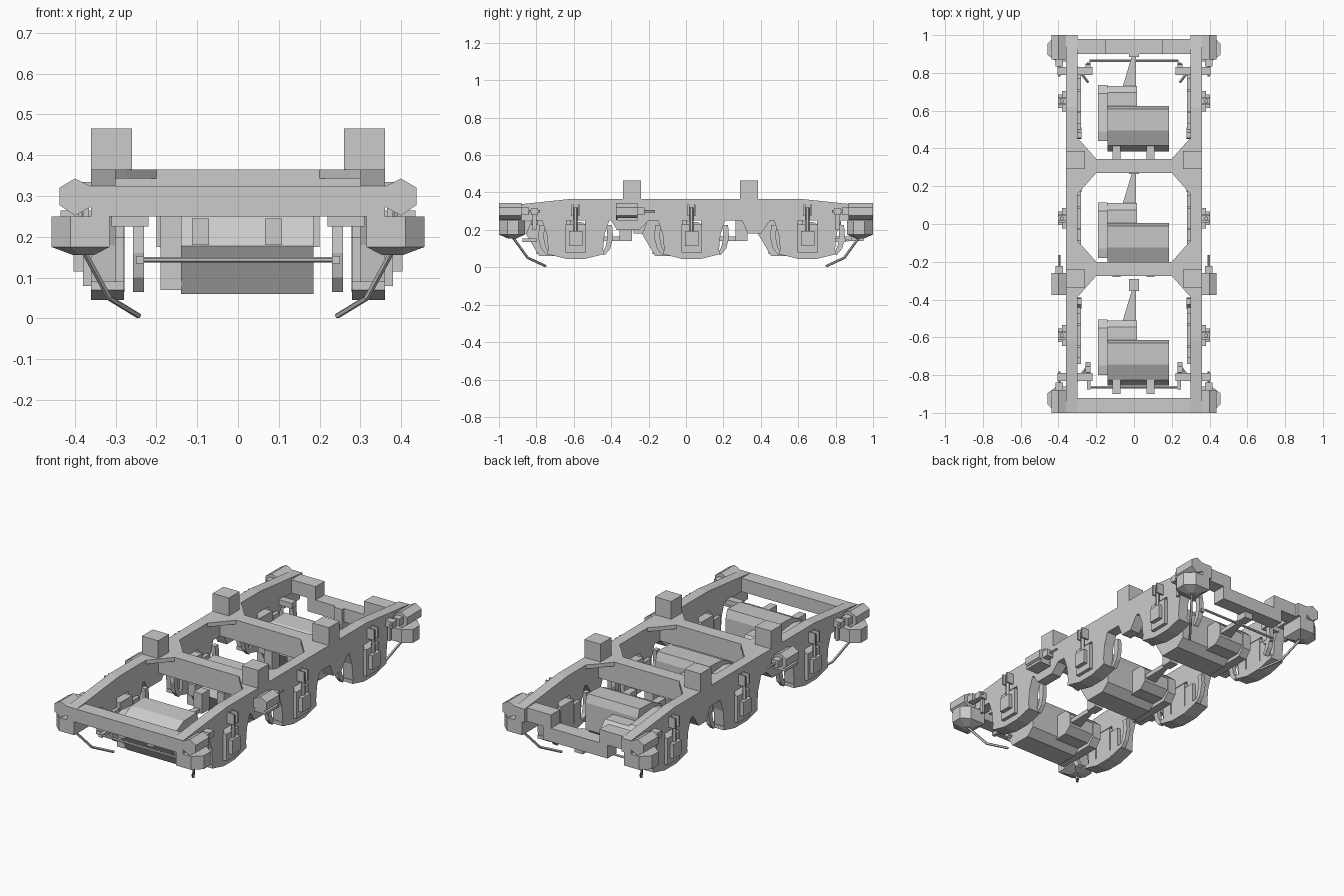
import bpy, bmesh
from mathutils import Vector


def prism(name, axis, pts, a, b):
    """Extrude a 2D outline along an axis: x takes (y,z), y takes (x,z), z takes (x,y)."""
    put = {'x': lambda p, t: (t, p[0], p[1]),
           'y': lambda p, t: (p[0], t, p[1]),
           'z': lambda p, t: (p[0], p[1], t)}[axis]
    bm = bmesh.new()
    va = [bm.verts.new(put(p, a)) for p in pts]
    vb = [bm.verts.new(put(p, b)) for p in pts]
    bm.faces.new(va)
    bm.faces.new(vb[::-1])
    n = len(pts)
    for i in range(n):
        bm.faces.new((va[i], vb[i], vb[(i + 1) % n], va[(i + 1) % n]))
    return finish(name, bm)


def finish(name, bm):
    bmesh.ops.recalc_face_normals(bm, faces=bm.faces)
    me = bpy.data.meshes.new(name)
    bm.to_mesh(me)
    bm.free()
    ob = bpy.data.objects.new(name, me)
    bpy.context.collection.objects.link(ob)
    return ob


def box(name, x0, x1, y0, y1, z0, z1):
    return prism(name, 'z', [(x0, y0), (x1, y0), (x1, y1), (x0, y1)], z0, z1)


def rod(name, p, q, r, sides=6):
    p, q = Vector(p), Vector(q)
    d = q - p
    bm = bmesh.new()
    bmesh.ops.create_cone(bm, cap_ends=True, segments=sides, radius1=r, radius2=r, depth=d.length)
    rot = d.to_track_quat('Z', 'Y')
    for v in bm.verts:
        v.co = rot @ v.co + (p + q) / 2
    return finish(name, bm)


AXLES = (-0.59, 0.03, 0.65)
TRANSOMS = ((-0.275, -0.20), (0.27, 0.345))

# Transoms and end beams (the rear one is dropped in the middle)
for y0, y1 in TRANSOMS:
    box("transom", -0.31, 0.31, y0, y1, 0.25, 0.365)
box("front_beam", -0.31, 0.31, -1.0, -0.92, 0.25, 0.325)
prism("rear_beam", 'y', [(-0.31, 0.325), (-0.15, 0.325), (-0.15, 0.25), (0.15, 0.25), (0.15, 0.325),
                         (0.31, 0.325), (0.31, 0.25), (0.20, 0.25), (0.20, 0.175),
                         (-0.20, 0.175), (-0.20, 0.25), (-0.31, 0.25)], 0.90, 0.98)

for s in (1, -1):
    # Side frame with tapered ends and hanging brackets below the transoms
    prism("side_frame", 'x', [(-1, 0.25), (-0.40, 0.25), (-0.37, 0.20), (-0.25, 0.20), (-0.20, 0.25),
                              (0.30, 0.25), (0.33, 0.18), (0.40, 0.18), (0.45, 0.25), (1, 0.25),
                              (1, 0.325), (0.62, 0.365), (-0.62, 0.365), (-1, 0.325)], s * 0.30, s * 0.36)

    # Corner gussets at the transoms
    for y, d in ((-0.275, -1), (-0.20, 1), (0.27, -1), (0.345, 1)):
        prism("gusset", 'z', [(s * 0.20, y), (s * 0.30, y), (s * 0.30, y + d * 0.11),
                              (s * 0.275, y + d * 0.085)], 0.343, 0.365)

    # Square bearer blocks on top
    for y in (-0.288, 0.338):
        box("bearer_block", s * 0.26, s * 0.36, y - 0.048, y + 0.048, 0.36, 0.465)

    for e in (-1, 1):
        # Sand box at each corner: chamfered body with funnel bottom
        outline = [(0.315, 0.86), (0.41, 0.86), (0.457, 0.895), (0.457, 0.955), (0.41, 1.0), (0.315, 1.0)]
        ring = [(s * x, e * y) for x, y in outline]
        prism("sand_box", 'z', ring, 0.175, 0.25)
        bm = bmesh.new()
        top = [bm.verts.new((x, y, 0.175)) for x, y in ring]
        low = [bm.verts.new((s * 0.375 + (x - s * 0.375) * 0.35, e * 0.93 + (y - e * 0.93) * 0.35, 0.155))
               for x, y in ring]
        for i in range(6):
            j = (i + 1) % 6
            bm.faces.new((top[i], top[j], low[j], low[i]))
        bm.faces.new(low)
        bm.faces.new(top)
        finish("sand_funnel", bm)
        # Bent sand pipe
        path = [(0.375, 0.925, 0.16), (0.315, 0.845, 0.05), (0.243, 0.75, 0.006)]
        path = [(s * x, e * y, z) for x, y, z in path]
        for p, q in zip(path, path[1:]):
            rod("sand_pipe", p, q, 0.007, 5)
        # End brake hanger bracket and outer lever
        box("hanger_bracket", s * 0.22, s * 0.31, e * 0.79, e * 0.83, 0.225, 0.255)
        box("brake_lever", s * 0.36, s * 0.405, e * 0.79, e * 0.83, 0.28, 0.315)
        box("lever_drop", s * 0.365, s * 0.38, e * 0.80, e * 0.82, 0.20, 0.30)

    # Hexagonal brake cylinders with push rods
    for y0, y1, tip in ((-1.0, -0.88, -0.78), (-0.375, -0.26, -0.165), (1.0, 0.87, 0.78)):
        prism("brake_cylinder", 'y', [(s * x, z) for x, z in ((0.40, 0.343), (0.438, 0.32), (0.438, 0.278),
              (0.40, 0.252), (0.358, 0.275), (0.358, 0.322))], y0, y1)
        rod("brake_push_rod", (s * 0.395, y1, 0.30), (s * 0.395, tip, 0.30), 0.007)
        box("push_rod_collar", s * 0.375, s * 0.415, y1, y1 + (tip - y1) * 0.4, 0.28, 0.32)
    box("cylinder_mount", s * 0.36, s * 0.435, -0.37, -0.26, 0.25, 0.265)

    for a in AXLES:
        # Pedestal legs and shallow keeper below the axle box
        for d in (-1, 1):
            prism("pedestal_leg", 'x', [(a + d * 0.18, 0.25), (a + d * 0.155, 0.18), (a + d * 0.145, 0.08),
                                        (a + d * 0.05, 0.08), (a + d * 0.05, 0.25)], s * 0.30, s * 0.36)
            box("leg_wear_plate", s * 0.28, s * 0.36, a + d * 0.06, a + d * 0.12, 0.085, 0.20)
        prism("pedestal_keeper", 'x', [(a - 0.15, 0.09), (a - 0.15, 0.07), (a - 0.05, 0.045),
                                       (a + 0.05, 0.045), (a + 0.15, 0.07), (a + 0.15, 0.09)],
              s * 0.28, s * 0.36)
        # Axle box with cover
        box("axle_box", s * 0.28, s * 0.38, a - 0.055, a + 0.055, 0.08, 0.23)
        box("axle_box_cover", s * 0.37, s * 0.403, a - 0.036, a + 0.036, 0.115, 0.195)
        # Vertical damper with its bracket
        rod("damper", (s * 0.383, a, 0.19), (s * 0.383, a, 0.32), 0.011)
        for d in (-1, 1):
            box("damper_bracket", s * 0.36, s * 0.402, a + d * 0.012, a + d * 0.021, 0.275, 0.335)
        # Brake shoes: on the outer ends they sit further inboard on hangers
        for d in (-1, 1):
            outer = a * d > 0.5
            c = [(0.165, 0.225), (0.195, 0.225), (0.20, 0.16), (0.185, 0.10), (0.155, 0.065),
                 (0.14, 0.075), (0.16, 0.11), (0.17, 0.16)]
            x0, x1 = (0.23, 0.257) if outer else (0.278, 0.302)
            prism("brake_shoe", 'x', [(a + d * y, z) for y, z in c], s * x0, s * x1)

# Brake beams across the ends
for y in (-0.865, 0.865):
    rod("brake_beam", (-0.235, y, 0.144), (0.235, y, 0.144), 0.007)
    for s in (1, -1):
        box("brake_beam_end", s * 0.23, s * 0.25, y - 0.01, y * 0.92, 0.135, 0.153)

# Traction motors, one per axle
for a in AXLES:
    prism("motor", 'x', [(a + y, z) for y, z in ((-0.265, 0.178), (-0.195, 0.06), (-0.07, 0.06), (-0.025, 0.10),
          (-0.025, 0.25), (-0.04, 0.295), (-0.155, 0.29), (-0.235, 0.25))], -0.14, 0.185)
    prism("gear_case", 'x', [(a + y, z) for y, z in ((-0.21, 0.25), (-0.21, 0.07), (0.05, 0.07),
          (0.085, 0.11), (0.085, 0.20), (0.04, 0.24), (-0.16, 0.26))], -0.19, -0.139)
    prism("axle_bearing_case", 'x', [(a + y, z) for y, z in ((-0.04, 0.09), (0.04, 0.09), (0.08, 0.125),
          (0.08, 0.195), (0.045, 0.23), (-0.04, 0.23))], -0.139, 0.015)
    prism("torque_arm", 'z', [(-0.062, a + 0.07), (0.01, a + 0.07), (0.012, a + 0.25),
                              (-0.008, a + 0.25)], 0.14, 0.165)
    box("torque_arm_bracket", -0.026, 0.026, a + 0.235, a + 0.30, 0.14, 0.25)
    for x in (-0.092, 0.087):
        box("motor_nose", x - 0.021, x + 0.021, a - 0.31, a - 0.235, 0.18, 0.245)
